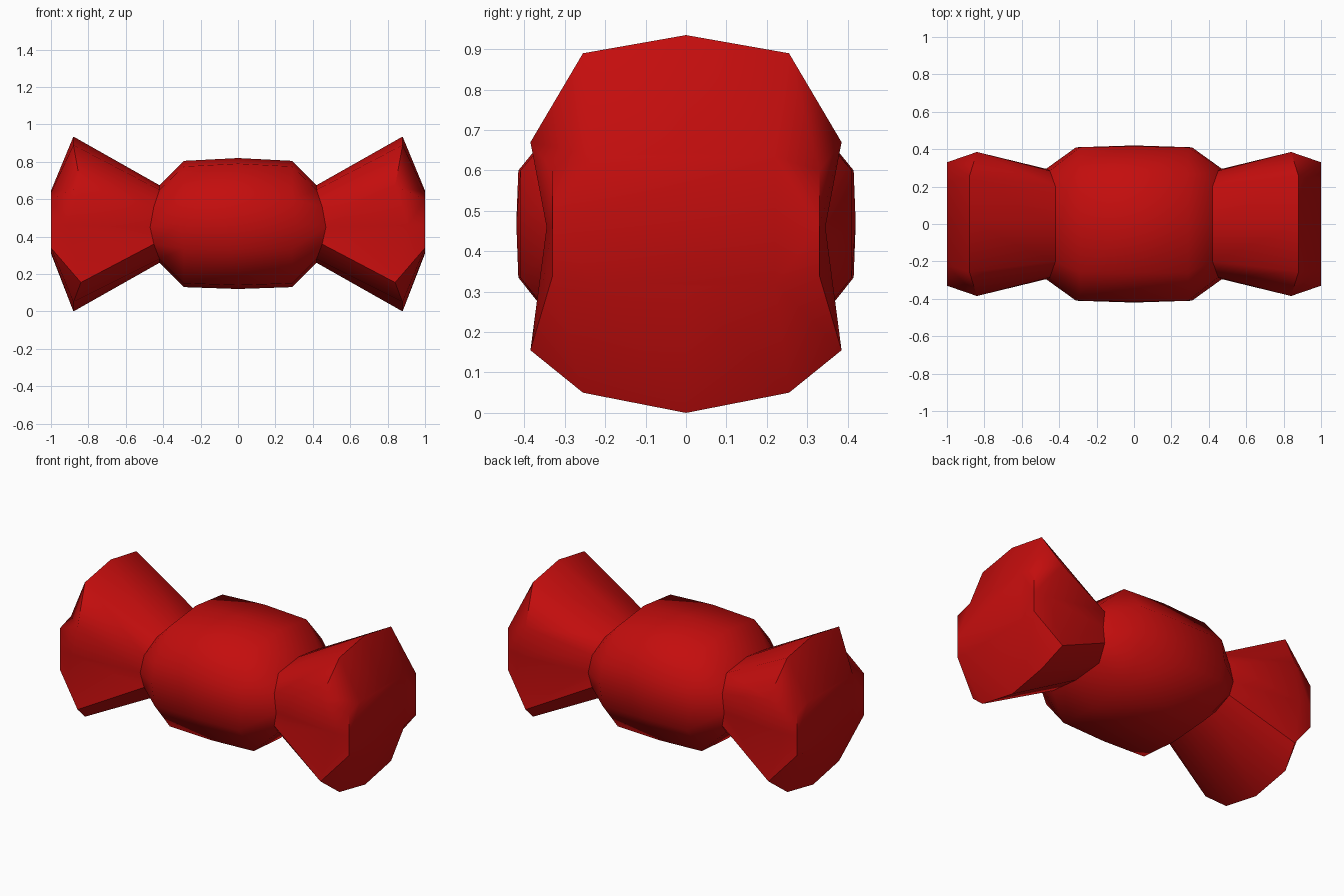
import bpy
import bmesh
import math

cube = bpy.data.objects.get("Cube")
if cube:
    bpy.data.objects.remove(cube, do_unlink=True)

red = bpy.data.materials.new("red wrapper")
red.use_nodes = True
color = (0.55, 0.004, 0.004, 1)
red.diffuse_color = color
red.node_tree.nodes["Principled BSDF"].inputs["Base Color"].default_value = color

# Half cross-sections from top to bottom, each point is (x, y, z)
middle = [(0, 0, .82), (0, .26, .79), (0, .415, .6), (0, .42, .47),
          (0, .415, .335), (0, .26, .14), (0, 0, .12)]
shoulder = [(.29, 0, .805), (.29, .26, .775), (.29, .41, .6), (.31, .41, .47),
            (.29, .41, .335), (.29, .26, .15), (.29, 0, .13)]
neck = [(.42, 0, .675), (.42, .2, .65), (.45, .285, .56), (.47, .295, .45),
        (.45, .285, .36), (.42, .2, .28), (.42, 0, .26)]
rim = [(.88, 0, .935), (.88, .255, .89), (.84, .385, .67), (.91, .345, .46),
       (.84, .385, .155), (.88, .255, .05), (.88, 0, 0)]
end_cap = [(1, 0, .645), (1, .22, .635), (1, .33, .6), (1, .33, .46),
           (1, .33, .34), (1, .22, .32), (1, 0, .31)]


def mirror_x(half):
    return [(-x, y, z) for x, y, z in half]


def loft(name, sections, cap=False):
    """Skin closed rings made from mirrored half sections."""
    bm = bmesh.new()
    rings = []
    for half in sections:
        full = half + [(x, -y, z) for x, y, z in half[-2:0:-1]]
        rings.append([bm.verts.new(p) for p in full])
    for a, b in zip(rings, rings[1:]):
        for i in range(len(a)):
            j = (i + 1) % len(a)
            bm.faces.new((a[i], a[j], b[j], b[i]))
    if cap:
        bm.faces.new(rings[-1])
    bmesh.ops.recalc_face_normals(bm, faces=bm.faces)
    # Open tubes: make sure the skin faces away from the long axis
    if sum(f.normal.z * (f.calc_center_median().z - .47) for f in bm.faces) < 0:
        bmesh.ops.reverse_faces(bm, faces=bm.faces)
    mesh = bpy.data.meshes.new(name)
    bm.to_mesh(mesh)
    bm.free()
    obj = bpy.data.objects.new(name, mesh)
    bpy.context.collection.objects.link(obj)
    mesh.materials.append(red)
    bpy.ops.object.select_all(action='DESELECT')
    obj.select_set(True)
    bpy.context.view_layer.objects.active = obj
    bpy.ops.object.shade_smooth_by_angle(angle=math.radians(50))
    return obj


# Wrapped sweet in the middle, flared wrapper ends on both sides
loft("candy_body", [mirror_x(neck), mirror_x(shoulder), middle, shoulder, neck])
flare = [neck, rim, end_cap]
loft("wrapper_end_left", flare, cap=True)
loft("wrapper_end_right", [mirror_x(s) for s in flare], cap=True)
